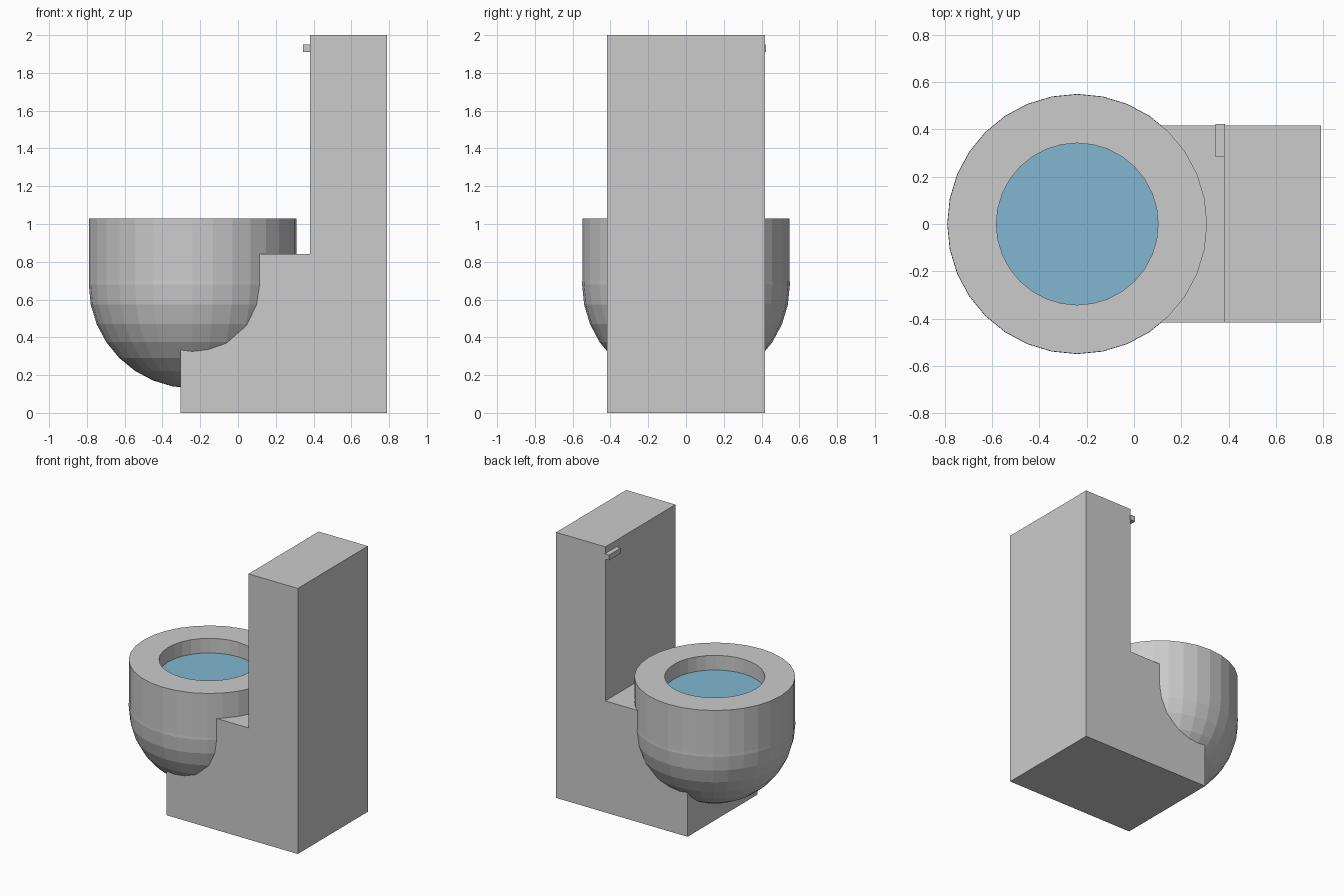
import bpy
import bmesh
import math
from mathutils import Vector

if "Cube" in bpy.data.objects:
    bpy.data.objects.remove(bpy.data.objects["Cube"])

BOWL_X, BOWL_R, SPHERE_Z = -0.24, 0.55, 0.68
SEGMENTS = 32


def make_object(name, bm):
    bmesh.ops.recalc_face_normals(bm, faces=bm.faces)
    mesh = bpy.data.meshes.new(name)
    bm.to_mesh(mesh)
    bm.free()
    obj = bpy.data.objects.new(name, mesh)
    bpy.context.collection.objects.link(obj)
    return obj


def extrude_y(name, outline, y0, y1):
    """Solid from an x-z outline swept along y."""
    bm = bmesh.new()
    face = bm.faces.new([bm.verts.new((x, y0, z)) for x, z in outline])
    result = bmesh.ops.extrude_face_region(bm, geom=[face])
    verts = [g for g in result["geom"] if isinstance(g, bmesh.types.BMVert)]
    bmesh.ops.translate(bm, vec=(0, y1 - y0, 0), verts=verts)
    return make_object(name, bm)


def revolve(name, profile, x):
    """Surface from a radius-z profile spun about a vertical axis at x."""
    bm = bmesh.new()
    verts = [bm.verts.new((r, 0, z)) for r, z in profile]
    edges = [bm.edges.new(pair) for pair in zip(verts, verts[1:])]
    bmesh.ops.spin(bm, geom=verts + edges, cent=(0, 0, 0), axis=(0, 0, 1),
                   angle=math.tau, steps=SEGMENTS)
    bmesh.ops.remove_doubles(bm, verts=bm.verts, dist=1e-4)
    bmesh.ops.translate(bm, vec=Vector((x, 0, 0)), verts=bm.verts)
    return make_object(name, bm)


# Pedestal and tall tank as one stepped block
extrude_y("pedestal_and_tank",
          [(-0.305, 0), (0.79, 0), (0.79, 2), (0.38, 2), (0.38, 0.84), (-0.305, 0.84)],
          -0.417, 0.417)

# Bowl: recess, flat rim, straight wall, hemispherical underside
profile = [(0, 0.90), (0.342, 0.90), (0.342, 1.03), (0.549, 1.03), (0.549, 0.70)]
for i in range(9):
    a = math.pi / 2 * i / 8
    profile.append((BOWL_R * math.cos(a) if i < 8 else 0, SPHERE_Z - BOWL_R * math.sin(a)))
revolve("bowl", profile, BOWL_X)

# Water surface inside the recess
water = revolve("water", [(0, 0.92), (0.342, 0.92)], BOWL_X)
for poly in water.data.polygons:
    if poly.normal.z < 0:
        water.data.flip_normals()
        break
blue = bpy.data.materials.new("water_blue")
blue.diffuse_color = (0.22, 0.47, 0.64, 1)
blue.use_nodes = True
blue.node_tree.nodes["Principled BSDF"].inputs["Base Color"].default_value = blue.diffuse_color
water.data.materials.append(blue)

# Flush lever near the top corner of the tank
extrude_y("flush_lever", [(0.345, 1.91), (0.385, 1.91), (0.385, 1.95), (0.345, 1.95)],
          0.283, 0.423)
